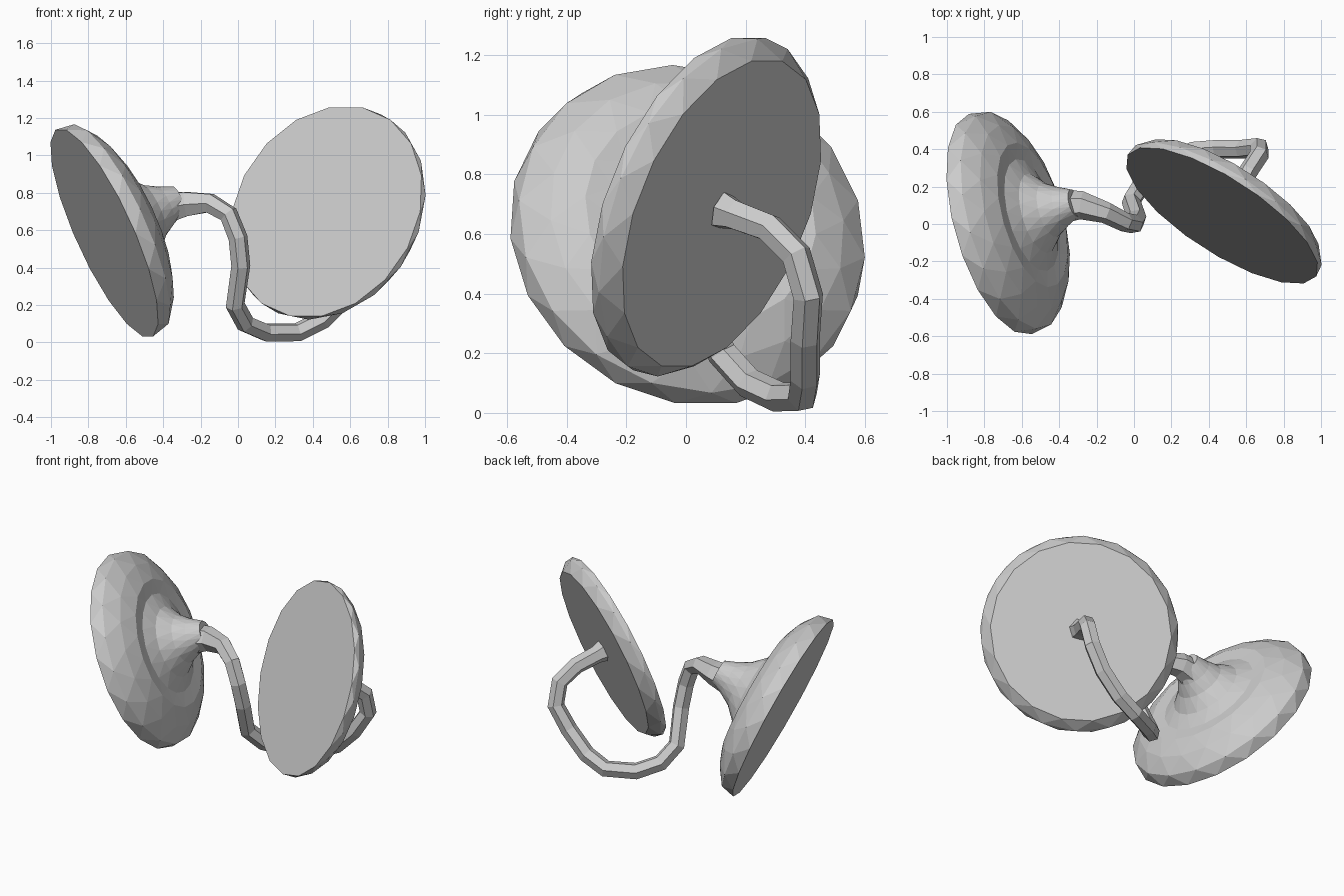
import bpy, bmesh, math
from mathutils import Vector

if "Cube" in bpy.data.objects:
    bpy.data.objects.remove(bpy.data.objects["Cube"])


def lathe(name, center, axis, profile, sides):
    """Spin (height, radius) rings around an axis, cap both ends, flat faces."""
    rot = Vector(axis).to_track_quat('Z', 'Y')
    bm = bmesh.new()
    rings = []
    for k, (h, r) in enumerate(profile):
        ring = []
        for i in range(sides):
            a = math.tau * (i + 0.5 * (k % 2)) / sides
            p = Vector((r * math.cos(a), r * math.sin(a), h))
            ring.append(bm.verts.new(rot @ p + Vector(center)))
        rings.append(ring)
    # staggered triangles between neighbouring rings
    for k in range(len(rings) - 1):
        lo, hi, s = rings[k], rings[k + 1], k % 2
        for i in range(sides):
            j = (i + 1) % sides
            if s == 0:
                bm.faces.new((lo[i], lo[j], hi[i]))
                bm.faces.new((lo[j], hi[j], hi[i]))
            else:
                bm.faces.new((lo[i], lo[j], hi[j]))
                bm.faces.new((lo[i], hi[j], hi[i]))
    bm.faces.new(rings[0])
    bm.faces.new(rings[-1])
    bmesh.ops.recalc_face_normals(bm, faces=bm.faces)
    me = bpy.data.meshes.new(name)
    bm.to_mesh(me)
    bm.free()
    ob = bpy.data.objects.new(name, me)
    bpy.context.collection.objects.link(ob)
    return ob


def tube(name, points, radius):
    """Six-sided tube along a path of (x, y, z, radius factor)."""
    cu = bpy.data.curves.new(name, 'CURVE')
    cu.dimensions = '3D'
    cu.bevel_depth = radius
    cu.bevel_resolution = 1
    cu.use_fill_caps = True
    sp = cu.splines.new('POLY')
    sp.points.add(len(points) - 1)
    sp.use_smooth = False
    for p, (x, y, z, f) in zip(sp.points, points):
        p.co = (x, y, z, 1)
        p.radius = f
    ob = bpy.data.objects.new(name, cu)
    bpy.context.collection.objects.link(ob)
    return ob


# flared bell with a rounded rim, shallow groove and trumpet-shaped neck
lathe("bell_cup", (-0.715, 0.0, 0.585), (0.88, 0.25, 0.40),
      [(0.0, 0.612), (0.08, 0.60), (0.15, 0.51), (0.195, 0.40),
       (0.19, 0.31), (0.23, 0.22), (0.30, 0.15), (0.37, 0.11), (0.45, 0.075)], 18)

# thick flat disc leaning back on the right
lathe("chest_disc", (0.47, 0.045, 0.70), (0.51, 0.79, -0.33),
      [(0.0, 0.60), (0.035, 0.60), (0.095, 0.55)], 18)

# bent tube joining the bell to the back of the disc
tube("connecting_tube",
     [(-0.42, 0.09, 0.71, 1.9), (-0.28, 0.10, 0.74, 1.45), (-0.15, 0.06, 0.745, 1.1),
      (-0.05, 0.01, 0.685, 1), (0.0, 0.0, 0.56, 1), (0.015, 0.03, 0.41, 1),
      (-0.015, 0.12, 0.20, 1), (0.04, 0.21, 0.10, 1), (0.15, 0.31, 0.053, 1),
      (0.32, 0.39, 0.055, 1), (0.45, 0.40, 0.12, 1), (0.58, 0.40, 0.25, 1),
      (0.67, 0.41, 0.39, 1), (0.67, 0.37, 0.53, 1), (0.61, 0.28, 0.62, 1),
      (0.545, 0.16, 0.665, 1.05), (0.525, 0.12, 0.68, 1.3)], 0.052)
